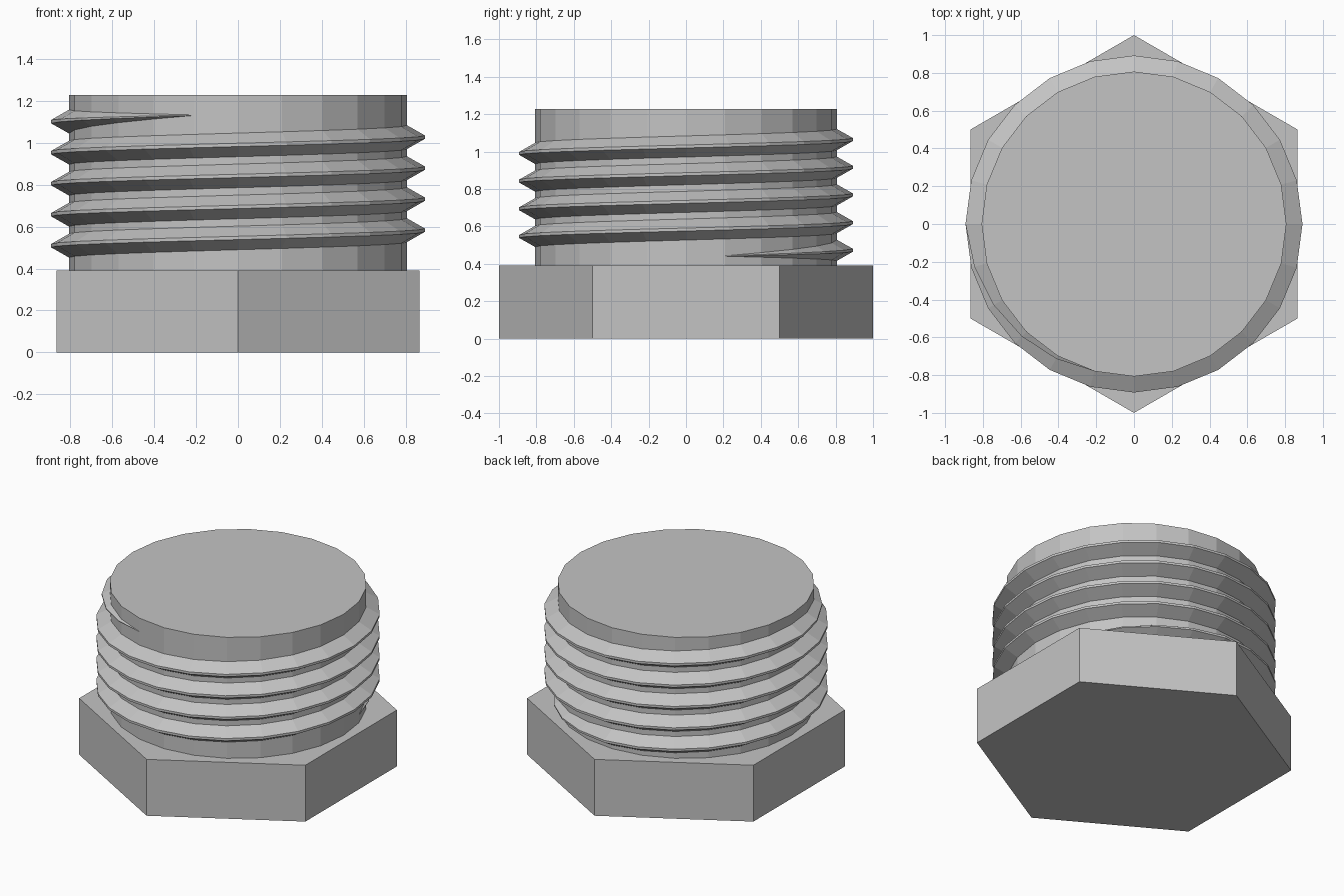
import bpy
import bmesh
from math import cos, sin, pi, tau

cube = bpy.data.objects.get("Cube")
if cube:
    bpy.data.objects.remove(cube, do_unlink=True)

SIDES = 24            # facets per turn, shared by shank and thread
HEAD_TOP, TOP = 0.39, 1.227
SHANK_R, ROOT_R, CREST_R = 0.807, 0.79, 0.892
PITCH, TURNS, START_Z = 0.148, 4.75, 0.435

steel = bpy.data.materials.new("grey steel")
steel.use_nodes = True
colour = (0.55, 0.55, 0.55, 1)
steel.diffuse_color = colour
steel.node_tree.nodes["Principled BSDF"].inputs["Base Color"].default_value = colour


def make_object(name, bm):
    bmesh.ops.recalc_face_normals(bm, faces=bm.faces)
    mesh = bpy.data.meshes.new(name)
    bm.to_mesh(mesh)
    bm.free()
    mesh.materials.append(steel)
    obj = bpy.data.objects.new(name, mesh)
    bpy.context.collection.objects.link(obj)
    return obj


def prism(name, sides, radius, z0, z1, turn=0):
    bm = bmesh.new()
    ring = [bm.verts.new((radius * cos(turn + tau * i / sides),
                          radius * sin(turn + tau * i / sides), z0))
            for i in range(sides)]
    base = bm.faces.new(ring)
    top = bmesh.ops.extrude_face_region(bm, geom=[base])["geom"]
    verts = [v for v in top if isinstance(v, bmesh.types.BMVert)]
    bmesh.ops.translate(bm, verts=verts, vec=(0, 0, z1 - z0))
    if not any(abs(f.calc_center_median().z - z0) < 1e-5 for f in bm.faces):
        bm.faces.new(ring)
    return make_object(name, bm)


def helical_thread(name):
    # V-shaped section (radius factor, height) with a narrow flat crest
    section = [(0, -0.066), (1, -0.008), (1, 0.008), (0, 0.066)]
    steps = round(TURNS * SIDES)
    fade = SIDES / 4          # quarter-turn run-in and run-out
    bm = bmesh.new()
    rings = []
    for i in range(steps + 1):
        size = max(0.02, min(1, i / fade, (steps - i) / fade))
        a = tau * i / SIDES
        z = START_Z + PITCH * i / SIDES
        ring = []
        for out, dz in section:
            r = ROOT_R + (CREST_R - ROOT_R) * out * size
            ring.append(bm.verts.new((r * cos(a), r * sin(a), z + dz * size)))
        rings.append(ring)
    for a, b in zip(rings, rings[1:]):
        for k in range(4):
            n = (k + 1) % 4
            bm.faces.new((a[k], a[n], b[n], b[k]))
    bm.faces.new(rings[0])
    bm.faces.new(rings[-1])
    return make_object(name, bm)


# Hexagonal head with corners pointing front and back
prism("hex_head", 6, 1.0, 0, HEAD_TOP, pi / 2)

# Plain shank, then the spiral ridge wrapped around it
prism("shank", SIDES, SHANK_R, HEAD_TOP, TOP)
helical_thread("thread")
